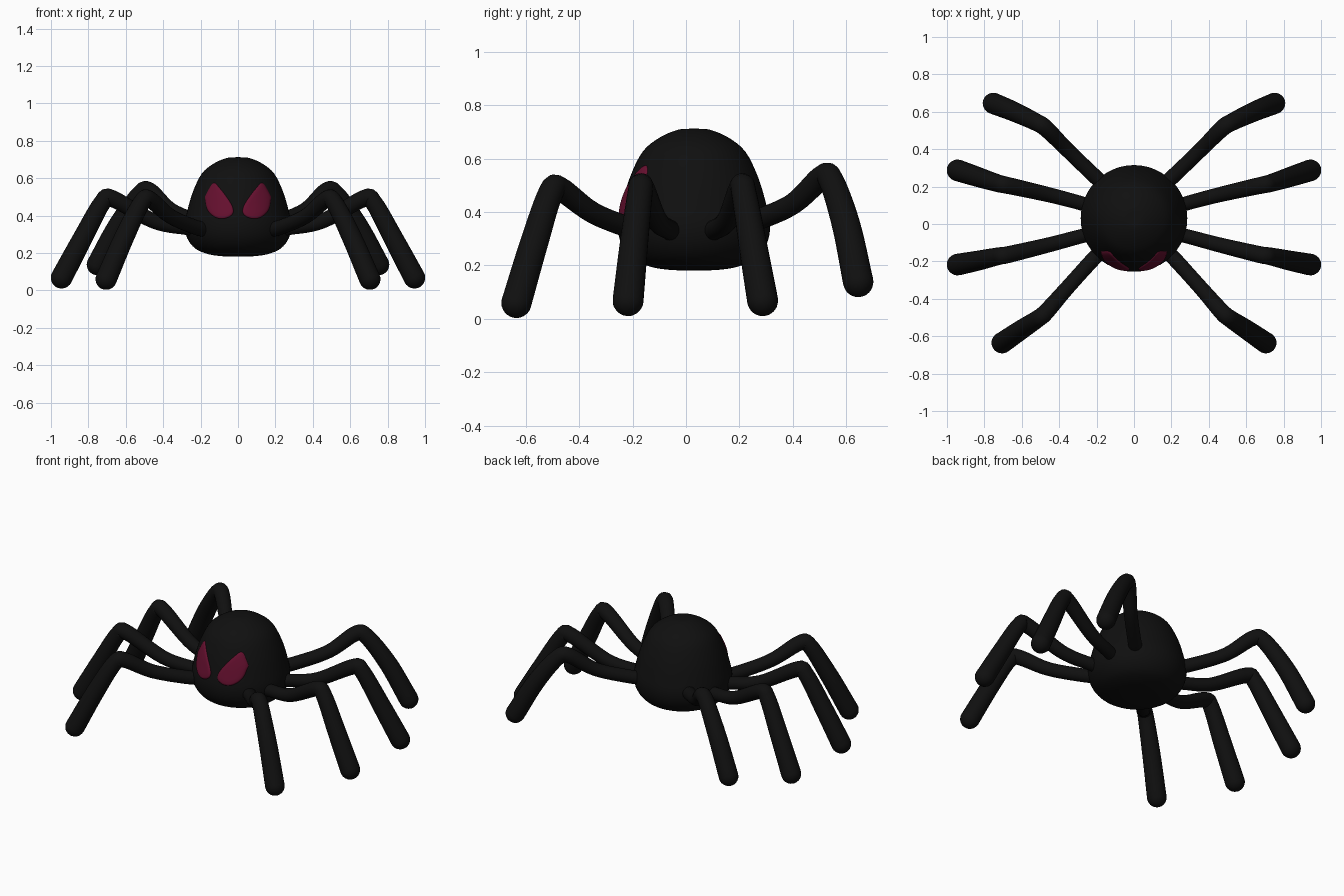
import bpy, bmesh, math
from mathutils import Vector

cube = bpy.data.objects.get("Cube")
if cube:
    bpy.data.objects.remove(cube, do_unlink=True)


def material(name, rgb):
    m = bpy.data.materials.new(name)
    m.use_nodes = True
    m.diffuse_color = (*rgb, 1)
    m.node_tree.nodes["Principled BSDF"].inputs["Base Color"].default_value = (*rgb, 1)
    return m


black = material("matte black", (0.005, 0.005, 0.005))
crimson = material("dark crimson", (0.13, 0.005, 0.028))


def spline(points, steps):
    """Smooth path through the points (any number of components)."""
    pts = [Vector(p) for p in points]
    pts = [pts[0] * 2 - pts[1]] + pts + [pts[-1] * 2 - pts[-2]]
    out = []
    for a, b, c, d in zip(pts, pts[1:], pts[2:], pts[3:]):
        for i in range(steps):
            t = i / steps
            out.append(b + (c - a) * (t / 2) + (a * 2 - b * 5 + c * 4 - d) * (t * t / 2)
                       + (b * 3 - a - c * 3 + d) * (t ** 3 / 2))
    return out + [pts[-2]]


def loft(name, rings, mat):
    """Skin a list of closed rings and cap both ends."""
    bm = bmesh.new()
    loops = [[bm.verts.new(p) for p in ring] for ring in rings]
    n = len(loops[0])
    for a, b in zip(loops, loops[1:]):
        for i in range(n):
            j = (i + 1) % n
            bm.faces.new((a[i], a[j], b[j], b[i]))
    bm.faces.new(loops[0])
    bm.faces.new(loops[-1])
    bmesh.ops.recalc_face_normals(bm, faces=bm.faces)
    for f in bm.faces:
        f.smooth = True
    mesh = bpy.data.meshes.new(name)
    bm.to_mesh(mesh)
    bm.free()
    mesh.materials.append(mat)
    ob = bpy.data.objects.new(name, mesh)
    bpy.context.collection.objects.link(ob)
    return ob


# Body: lathed dome with a flattened underside
BODY_Y = 0.03
profile = spline([(0.01, 0.18), (0.1, 0.184), (0.17, 0.197), (0.23, 0.225), (0.272, 0.28),
                  (0.285, 0.35), (0.27, 0.43), (0.24, 0.53), (0.193, 0.625),
                  (0.13, 0.678), (0.06, 0.708), (0.01, 0.712)], 4)


def circle(radius, n=48):
    return [(radius * math.cos(math.tau * i / n), radius * math.sin(math.tau * i / n))
            for i in range(n)]


loft("body", [[(x, y + BODY_Y, p[1]) for x, y in circle(p[0])] for p in profile], black)


def body_radius(z):
    for (r0, z0), (r1, z1) in zip(profile, profile[1:]):
        if z0 <= z <= z1:
            return r0 + (r1 - r0) * (z - z0) / (z1 - z0)
    return 0.0


# Eyes: thin domed plates that follow the body surface
outline = spline([(0.178, 0.5), (0.135, 0.572), (0.1, 0.55), (0.035, 0.46), (0.028, 0.41),
                  (0.07, 0.385), (0.12, 0.39), (0.163, 0.43), (0.178, 0.5)], 5)[:-1]
centre = Vector((0.105, 0.47))


def eye(name, side):
    rings = []
    for scale, lift in ((1, -0.01), (1, 0.002), (0.95, 0.007), (0.85, 0.009),
                        (0.6, 0.009), (0.3, 0.009), (0.05, 0.009)):
        ring = []
        for p in outline:
            x, z = centre + (p - centre) * scale
            y = BODY_Y - math.sqrt(body_radius(z) ** 2 - x * x) - lift
            ring.append((side * x, y, z))
        rings.append(ring)
    loft(name, rings, crimson)


# Legs: tapered tubes with a bent knee and a round foot; x, y, z, radius
legs = {
    "front": [(0.14, -0.11, 0.32, 0.04), (0.22, -0.19, 0.335, 0.04), (0.36, -0.345, 0.395, 0.04),
              (0.47, -0.47, 0.485, 0.045), (0.515, -0.507, 0.47, 0.047),
              (0.61, -0.57, 0.28, 0.053), (0.705, -0.635, 0.06, 0.057)],
    "front_middle": [(0.18, -0.045, 0.325, 0.038), (0.28, -0.065, 0.335, 0.038),
                     (0.45, -0.11, 0.37, 0.04), (0.67, -0.163, 0.49, 0.045),
                     (0.725, -0.172, 0.47, 0.047), (0.83, -0.195, 0.28, 0.053),
                     (0.943, -0.217, 0.068, 0.058)],
    "rear_middle": [(0.18, 0.075, 0.325, 0.038), (0.28, 0.11, 0.335, 0.038),
                    (0.45, 0.155, 0.37, 0.04), (0.67, 0.205, 0.49, 0.045),
                    (0.725, 0.217, 0.47, 0.047), (0.83, 0.25, 0.28, 0.053),
                    (0.943, 0.287, 0.068, 0.058)],
    "rear": [(0.14, 0.19, 0.35, 0.04), (0.22, 0.265, 0.37, 0.04), (0.36, 0.4, 0.43, 0.04),
             (0.47, 0.51, 0.53, 0.045), (0.525, 0.545, 0.515, 0.047),
             (0.64, 0.6, 0.35, 0.053), (0.752, 0.645, 0.138, 0.057)],
}


def leg(name, points, side):
    path = [(Vector((side * p[0], p[1], p[2])), p[3]) for p in spline(points, 6)]
    span = path[-1][0] - path[0][0]
    across = Vector((-span.y, span.x, 0)).normalized()
    # Rounded end at the foot
    tip, radius = path[-1]
    along = (tip - path[-2][0]).normalized()
    for i in range(1, 7):
        a = math.radians(14 * i)
        path.append((tip + along * radius * math.sin(a), radius * math.cos(a)))
    rings = []
    for i, (p, r) in enumerate(path):
        tangent = (path[min(i + 1, len(path) - 1)][0] - path[max(i - 1, 0)][0]).normalized()
        u = (across - tangent * across.dot(tangent)).normalized()
        v = tangent.cross(u)
        rings.append([p + u * a + v * b for a, b in circle(r, 20)])
    loft(name, rings, black)


for label, side in (("left", 1), ("right", -1)):
    eye(label + "_eye", side)
    for part, points in legs.items():
        leg(f"{label}_{part}_leg", points, side)
